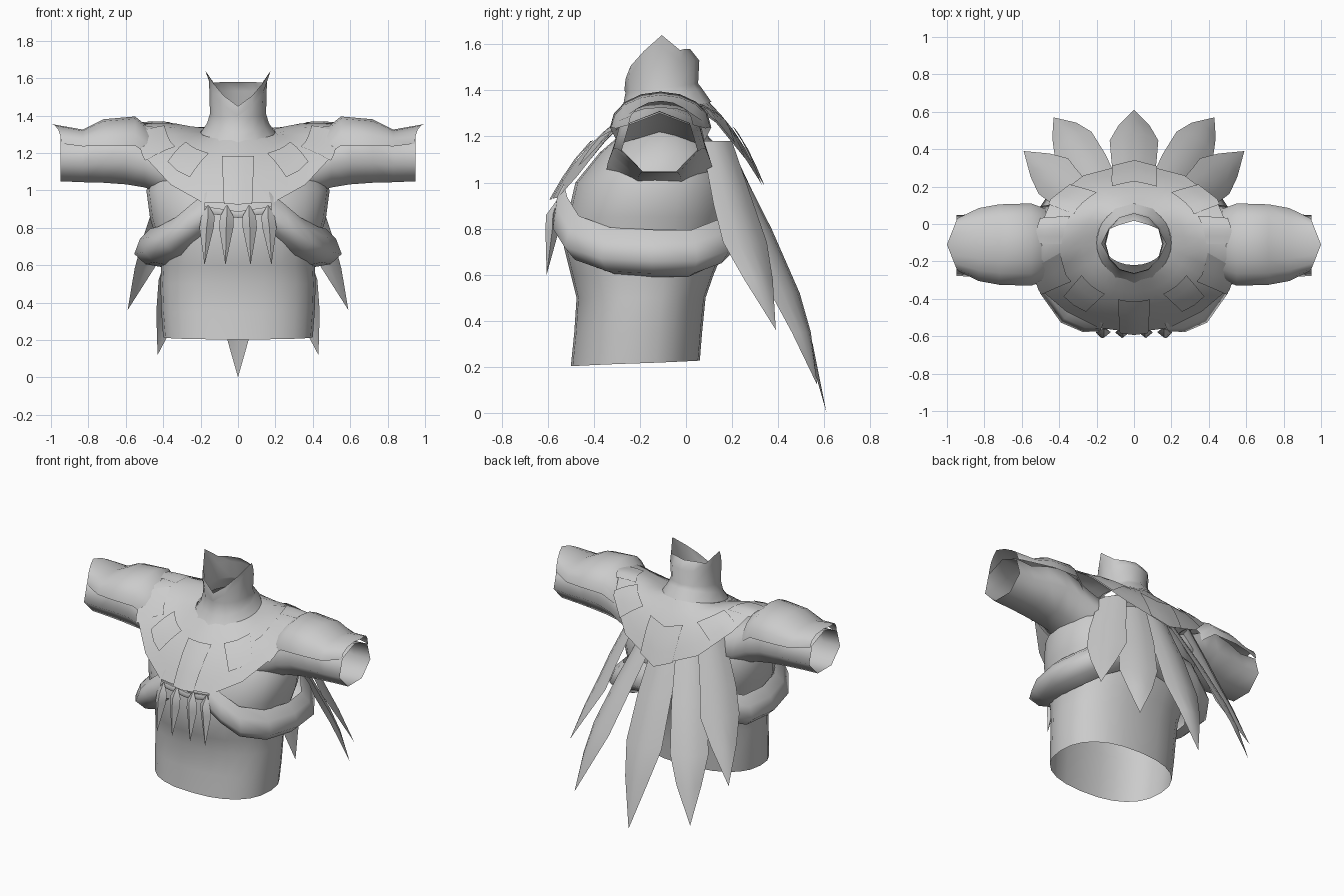
import bpy, bmesh
from math import sin, cos, pi, copysign
from mathutils import Vector as V

cube = bpy.data.objects.get("Cube")
if cube:
    bpy.data.objects.remove(cube)

grey = bpy.data.materials.new("cloth grey")
grey.use_nodes = True
grey.diffuse_color = (0.6, 0.6, 0.6, 1)
grey.node_tree.nodes["Principled BSDF"].inputs["Base Color"].default_value = (0.6, 0.6, 0.6, 1)

AXIS = V((0, -0.1, 0))


def loft(name, rings, closed=True, angle=50):
    """Skin a list of equal-length point rings into an open shell."""
    bm = bmesh.new()
    rows = [[bm.verts.new(p) for p in ring] for ring in rings]
    n = len(rows[0])
    for a, b in zip(rows, rows[1:]):
        for i in range(n if closed else n - 1):
            j = (i + 1) % n
            bm.faces.new((a[i], a[j], b[j], b[i]))
    bmesh.ops.remove_doubles(bm, verts=bm.verts, dist=0.0005)
    bmesh.ops.recalc_face_normals(bm, faces=bm.faces)
    mesh = bpy.data.meshes.new(name)
    bm.to_mesh(mesh)
    bm.free()
    mesh.materials.append(grey)
    ob = bpy.data.objects.new(name, mesh)
    bpy.context.collection.objects.link(ob)
    bpy.ops.object.select_all(action='DESELECT')
    ob.select_set(True)
    bpy.context.view_layer.objects.active = ob
    bpy.ops.object.shade_smooth_by_angle(angle=angle * pi / 180)


def outward(p):
    d = V(p) - AXIS
    d.z = 0
    return d.normalized()


def power(v, e):
    return copysign(abs(v) ** e, v)


# Torso: height, half width, front, back, squareness
torso = []
for z, w, front, back, e in [
        (0.21, 0.40, -0.50, 0.06, 0.85), (0.35, 0.41, -0.485, 0.07, 0.85),
        (0.50, 0.415, -0.475, 0.085, 0.85), (0.60, 0.41, -0.50, 0.12, 0.85),
        (0.72, 0.43, -0.53, 0.17, 0.85), (0.85, 0.47, -0.515, 0.20, 0.85),
        (1.00, 0.49, -0.48, 0.21, 0.85), (1.13, 0.43, -0.375, 0.16, 0.95),
        (1.22, 0.30, -0.27, 0.08, 1), (1.28, 0.17, -0.22, 0.03, 1)]:
    cy, ry = (front + back) / 2, (back - front) / 2
    torso.append([(w * power(cos(a), e), cy + ry * power(sin(a), e),
                   z + (0.012 * (sin(a) + 0.4) if z < 0.3 else 0))
                  for a in (2 * pi * i / 24 for i in range(24))])
loft("torso", torso)

# Sleeves and the pointed caps lying over them
for side, s in (("left", 1), ("right", -1)):
    rings = []
    for x, w, low, top in [(0.30, 0.24, 0.92, 1.22), (0.42, 0.23, 0.97, 1.27),
                           (0.50, 0.215, 1.0, 1.32), (0.60, 0.205, 1.015, 1.36),
                           (0.72, 0.19, 1.025, 1.34), (0.83, 0.17, 1.03, 1.30),
                           (0.95, 0.168, 1.035, 1.31)]:
        mid, h = (low + top) / 2, (top - low) / 2
        rings.append([(s * x, -0.115 + w * cos(a), mid + h * sin(a))
                      for a in (pi / 2 + 2 * pi * i / 7 for i in range(7))])
    loft(side + "_sleeve", rings, angle=75)

    rings = []
    for x, w, edge, top, tip in [(0.47, 0.19, 1.18, 1.33, 0), (0.55, 0.22, 1.24, 1.395, 0),
                                 (0.72, 0.215, 1.24, 1.38, 0), (0.83, 0.195, 1.235, 1.325, 0),
                                 (0.945, 0.14, 1.25, 1.355, 0.055)]:
        rings.append([(s * (x + tip * (1 - abs(cos(a)))), -0.11 + w * cos(a),
                       edge + (top - edge) * sin(a)) for a in (pi / 8 * i for i in range(9))])
    loft(side + "_shoulder_cap", rings, closed=False, angle=70)

# High collar with a front notch, two points and an inward lip at the back
rim = [1.45, 1.505, 1.57, 1.64, 1.575, 1.58, 1.58]
collar = []
for k, r in enumerate([0.205, 0.165, 0.15, 0.155, 0.15]):
    ring = []
    for i in range(12):
        a = pi / 6 * i
        m = min(i, 12 - i)
        base = 1.30 - 0.05 * cos(a)
        z = [base, base + 0.06, 1.41 - 0.02 * cos(a), rim[m] - 0.05, rim[m]][k]
        rr = r + (0.025 if k == 4 and m == 3 else 0)
        lip = 0.035 if k == 4 and m > 4 else 0
        ring.append((rr * sin(a), -0.105 - rr * 1.05 * cos(a) - lip, z))
    collar.append(ring)
loft("collar", collar, angle=60)

# Mantle: neck ring blended to a hanging outer edge, front to back
EDGE = [V(p) for p in [(0, -0.58, 0.93), (0.19, -0.555, 0.935), (0.36, -0.47, 1.03),
                       (0.49, -0.36, 1.17), (0.54, -0.20, 1.335), (0.50, -0.01, 1.36),
                       (0.44, 0.13, 1.26), (0.27, 0.26, 1.10), (0, 0.33, 0.99)]]


def mantle_point(u, t, lift=0.0):
    v = abs(u)
    k = min(int(v), 7)
    outer = EDGE[k].lerp(EDGE[k + 1], v - k)
    a = v * pi / 8
    inner = V((0.2 * sin(a), -0.1 - 0.2 * cos(a), 1.31 - 0.04 * cos(a)))
    p = inner.lerp(outer, t)
    p += (outward(p) + V((0, 0, 1))) * (0.018 * sin(pi * t) + lift)
    p.x = copysign(p.x, u)
    return p


loft("mantle", [[mantle_point(i / 2, t / 5) for i in range(-16, 16)] for t in range(6)])

# Square plates of constant width on the mantle
PLATES = [(0, 0.50, 0.33, 1.03), (2, 0.48, 0.32, 0.78), (3.35, 0.55, 0.5, 1.04),
          (4.9, 0.50, 0.5, 1.04), (6.2, 0.50, 0.45, 1.0), (7.99, 0.55, 0.45, 1.03)]
for n, (u, w, t0, t1) in enumerate(PLATES):
    for s in ((1,) if u in (0, 7.99) else (1, -1)):
        grid = []
        for j in range(4):
            t = t0 + (t1 - t0) * j / 3
            width = w * 0.45 / (0.2 + 0.37 * t)
            row = []
            for i in range(-2, 3):
                q = s * (u + width * i / 2)
                q = q - 16 if q > 8 else q
                row.append(mantle_point(q, t, 0.007))
            grid.append(row)
        loft(f"mantle_plate_{n}_{'left' if s > 0 else 'right'}", grid, closed=False)


# Cape feathers: cupped blades with a raised spine
def feather(name, path, widths):
    rows = []
    d = outward(path[-1])
    tangent = V((-d.y, d.x, 0))
    for p, w in zip(path, widths):
        p = V(p)
        rows.append([p + tangent * w * f - d * 0.3 * w * f * f for f in (-1, -0.5, 0, 0.5, 1)])
    loft(name, rows, closed=False)


WIDE = [0.09, 0.12, 0.13, 0.085, 0.0]
feather("cape_feather_middle", [(0, 0.20, 1.15), (0, 0.365, 0.80), (0, 0.485, 0.50),
                                (0, 0.55, 0.30), (0, 0.61, 0)], WIDE)
for side, s in (("left", 1), ("right", -1)):
    feather(side + "_cape_feather_inner",
            [(s * x, y, z) for x, y, z in [(0.15, 0.17, 1.15), (0.26, 0.34, 0.80), (0.345, 0.46, 0.52),
                                           (0.385, 0.52, 0.35), (0.43, 0.57, 0.12)]],
            [w * 0.9 for w in WIDE])
    feather(side + "_cape_feather_outer",
            [(s * x, y, z) for x, y, z in [(0.30, 0.15, 1.18), (0.41, 0.23, 0.90), (0.46, 0.28, 0.74),
                                           (0.52, 0.33, 0.58), (0.59, 0.39, 0.36)]],
            [w * 0.95 for w in WIDE])

# Padded sash hanging low at the sides, open at the front
half = [(0.16, -0.52, 0.89), (0.23, -0.50, 0.83), (0.32, -0.45, 0.75), (0.41, -0.32, 0.70),
        (0.45, -0.14, 0.69), (0.43, 0.02, 0.69), (0.35, 0.13, 0.735), (0.20, 0.19, 0.81),
        (0, 0.20, 0.83)]
path = half + [(-x, y, z) for x, y, z in half[-2::-1]]
SECTION = [(0.02, 0.105), (0.075, 0.05), (0.105, -0.03), (0.045, -0.085), (-0.04, -0.10)]
sash = []
for i, p in enumerate(path):
    slim = 0.55 if i in (0, len(path) - 1) else 0.85 if i in (1, len(path) - 2) else 1
    sash.append([V(p) + outward(p) * o * slim + V((0, 0, h)) for o, h in SECTION])
loft("sash", sash, closed=False, angle=75)

# Cord joining the sash ends
loft("front_cord", [[V((x, -0.535 + 0.015 * cos(a), 0.87 + 0.15 * abs(x) + 0.02 * sin(a)))
                     for a in (pi / 3 * i for i in range(6))]
                    for x in (-0.2, -0.1, 0, 0.1, 0.2)])

# Four hanging fangs
for n, x in enumerate((-0.16, -0.06, 0.06, 0.16)):
    rings = []
    for z, r, y, out in [(0.92, 0.004, -0.56, 0), (0.86, 0.036, -0.578, 0),
                         (0.80, 0.038, -0.58, 0.05), (0.60, 0.0, -0.605, 0.12)]:
        rings.append([(x * (1 + out) + r * cos(a), y + 0.8 * r * sin(a), z)
                      for a in (pi / 2 * i for i in range(4))])
    loft(f"fang_{n + 1}", rings, angle=40)
